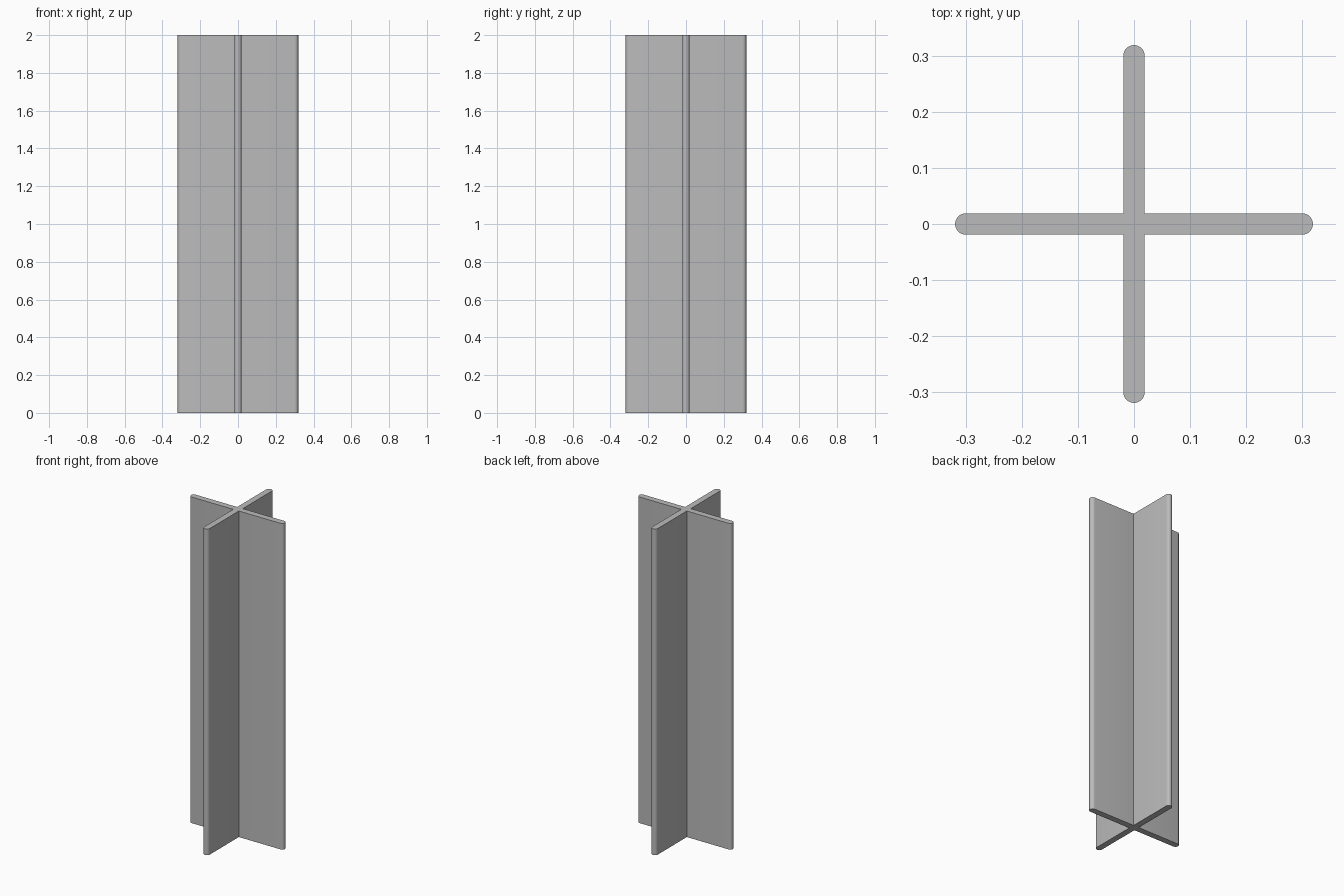
import bpy, bmesh, math

if "Cube" in bpy.data.objects:
    bpy.data.objects.remove(bpy.data.objects["Cube"], do_unlink=True)

HEIGHT = 2.0
REACH = 0.319      # centre to fin tip
R = 0.019          # half the fin thickness, also the tip radius
STEPS = 10         # segments in each rounded tip

grey = bpy.data.materials.new("plain_grey")
grey.use_nodes = True
colour = (0.5, 0.5, 0.5, 1)
grey.diffuse_color = colour
grey.node_tree.nodes["Principled BSDF"].inputs["Base Color"].default_value = colour

# Outline: four fins with round tips, joined at sharp inner corners
outline = []
for arm in range(4):
    turn = arm * math.pi / 2
    fin = []
    for i in range(STEPS + 1):
        a = -math.pi / 2 + math.pi * i / STEPS
        fin.append((REACH - R + R * math.cos(a), R * math.sin(a)))
    fin.append((R, R))
    for x, y in fin:
        outline.append((x * math.cos(turn) - y * math.sin(turn),
                        x * math.sin(turn) + y * math.cos(turn), 0))

# Extrude the outline into the post
bm = bmesh.new()
base = bm.faces.new([bm.verts.new(p) for p in outline])
grown = bmesh.ops.extrude_face_region(bm, geom=[base], use_keep_orig=True)
top = [v for v in grown["geom"] if isinstance(v, bmesh.types.BMVert)]
bmesh.ops.translate(bm, verts=top, vec=(0, 0, HEIGHT))
bmesh.ops.recalc_face_normals(bm, faces=bm.faces)
mesh = bpy.data.meshes.new("cross_post")
bm.to_mesh(mesh)
bm.free()
mesh.materials.append(grey)

post = bpy.data.objects.new("cross_post", mesh)
bpy.context.collection.objects.link(post)
bpy.context.view_layer.objects.active = post
post.select_set(True)
bpy.ops.object.shade_smooth_by_angle(angle=math.radians(30))
